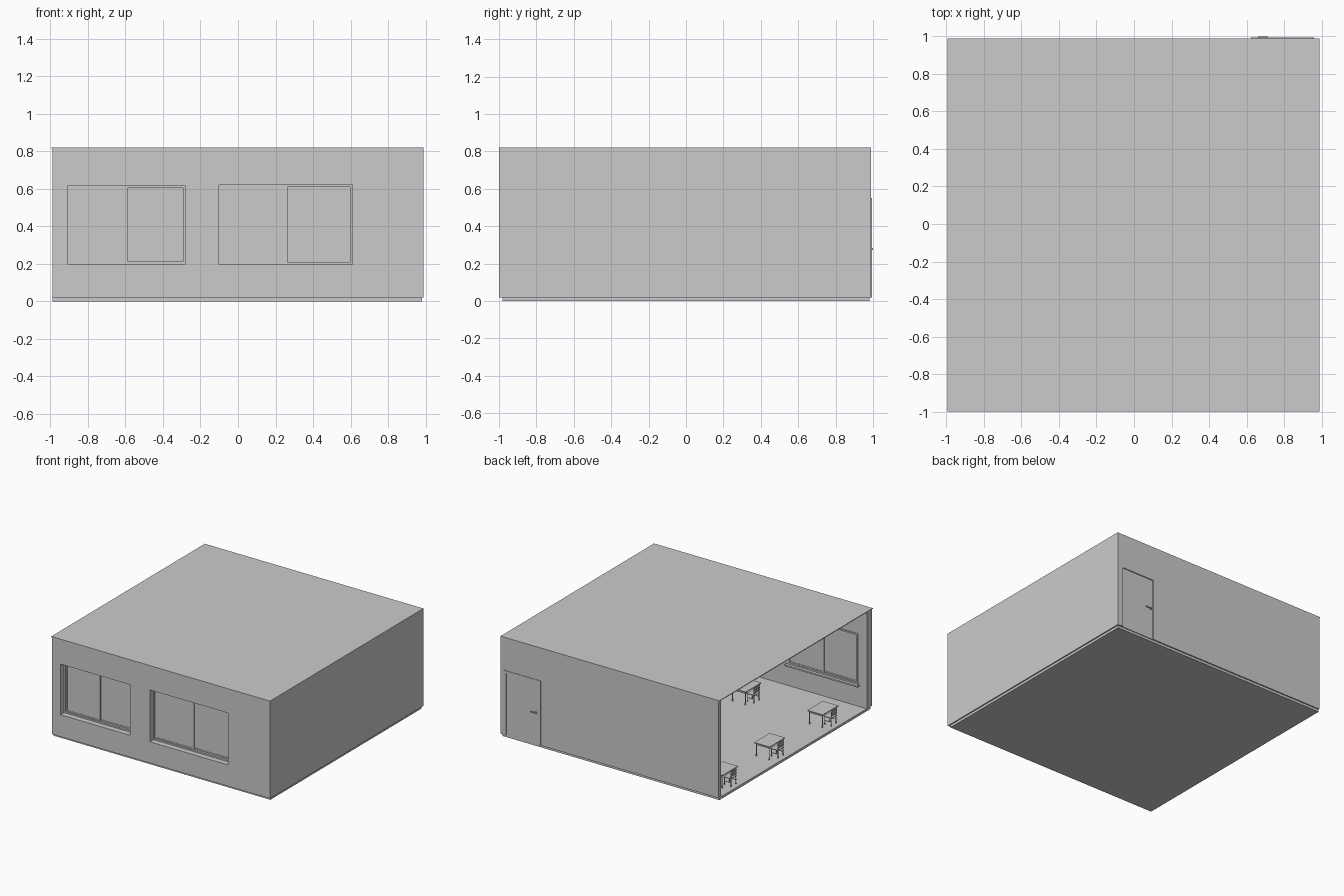
import bpy, bmesh
from mathutils import Vector

if "Cube" in bpy.data.objects:
    bpy.data.objects.remove(bpy.data.objects["Cube"])


def add_box(bm, x0, x1, y0, y1, z0, z1):
    geo = bmesh.ops.create_cube(bm, size=1.0)
    for v in geo["verts"]:
        v.co = Vector((x0 + (v.co.x + .5) * (x1 - x0),
                       y0 + (v.co.y + .5) * (y1 - y0),
                       z0 + (v.co.z + .5) * (z1 - z0)))


def add_post(bm, x, y, z0, z1, r):
    geo = bmesh.ops.create_cone(bm, cap_ends=True, segments=10,
                                radius1=r, radius2=r, depth=z1 - z0)
    bmesh.ops.translate(bm, verts=geo["verts"], vec=(x, y, (z0 + z1) / 2))


def make(name, boxes=(), posts=()):
    bm = bmesh.new()
    for b in boxes:
        add_box(bm, *b)
    for p in posts:
        add_post(bm, *p)
    me = bpy.data.meshes.new(name)
    bm.to_mesh(me)
    bm.free()
    ob = bpy.data.objects.new(name, me)
    bpy.context.collection.objects.link(ob)
    return ob


def repeat(ob, spots):
    ob.location = spots[0]
    for s in spots[1:]:
        c = bpy.data.objects.new(ob.name, ob.data)
        c.location = s
        bpy.context.collection.objects.link(c)


FLOOR, TOP, FRONT, BACK = .02, .82, -1.0, .99
INNER = FRONT + .07
windows = [(-.91, -.28, .20, .615), (-.10, .61, .195, .62)]

# shell: floor slab, plain right wall, thin ceiling; left side stays open
make("floor", [(-.99, .98, -.98, .98, 0, FLOOR)])
make("ceiling", [(-.995, .99, FRONT, BACK, TOP - .006, TOP)])
make("right_wall", [(.96, .99, FRONT, BACK, FLOOR, TOP - .006)])


def wall_with_holes(name, y0, y1, x0, x1, holes):
    # solid strips between openings, plus the pieces above and below each one
    boxes, x = [], x0
    for a, b, lo, hi in holes:
        boxes.append((x, a, y0, y1, FLOOR, TOP - .006))
        if lo > FLOOR:
            boxes.append((a, b, y0, y1, FLOOR, lo))
        boxes.append((a, b, y0, y1, hi, TOP - .006))
        x = b
    boxes.append((x, x1, y0, y1, FLOOR, TOP - .006))
    make(name, boxes)


wall_with_holes("front_wall", FRONT, INNER, -.99, .96, windows)
wall_with_holes("back_wall", BACK - .03, BACK, -.99, .96, [(.645, .94, FLOOR, .53)])


def ring(a, b, lo, hi, t, y0, y1):
    # rectangular frame made from two uprights and two rails
    return [(a, a + t, y0, y1, lo, hi), (b - t, b, y0, y1, lo, hi),
            (a + t, b - t, y0, y1, lo, lo + t), (a + t, b - t, y0, y1, hi - t, hi)]


# sliding windows: outer frame, two overlapping sashes, glass, inner sill
for a, b, lo, hi in windows:
    m = (a + b) / 2
    make("window_frame", ring(a, b, lo, hi, .012, INNER - .025, INNER + .006))
    for s0, s1, y in ((a + .012, m + .008, INNER - .018), (m - .008, b - .012, INNER - .007)):
        make("window_sash", ring(s0, s1, lo + .012, hi - .012, .01, y, y + .009))
        make("window_glass", [(s0 + .01, s1 - .01, y + .003, y + .006, lo + .022, hi - .022)])
    make("window_sill", [(a - .015, b + .015, INNER, INNER + .03, lo - .012, lo)])

# door leaf, casing and lever handles on both faces
make("door", [(.645, .94, BACK - .022, BACK - .004, FLOOR, .53)])
for y0, y1 in ((BACK, BACK + .004), (BACK - .035, BACK - .03)):
    make("door_casing", [(.625, .645, y0, y1, FLOOR, .55), (.94, .96, y0, y1, FLOOR, .55),
                         (.645, .94, y0, y1, .53, .55)])
make("door_handle", [(.66, .672, BACK - .03, BACK + .008, .272, .284),
                     (.66, .715, BACK + .004, BACK + .01, .274, .282),
                     (.66, .715, BACK - .032, BACK - .026, .274, .282)])

# desks and chairs in rows facing the right wall
spots = [(x, y, FLOOR) for x in (-.85, -.15, .55) for y in (.74, .13, -.56)]
corners = [(sx * .058, sy * .088) for sx in (-1, 1) for sy in (-1, 1)]
desk = make("desk",
            [(-.07, .07, -.1, .1, .104, .111),
             (-.058, .058, -.09, -.086, .09, .104), (-.058, .058, .086, .09, .09, .104),
             (.055, .059, -.088, .088, .085, .104)],
            [(x, y, 0, .104, .0035) for x, y in corners] +
            [(x, y, 0, .008, .0055) for x, y in corners])
repeat(desk, spots)

seat_legs = [(-.098, -.032), (-.098, .032), (-.04, -.032), (-.04, .032)]
chair = make("chair",
             [(-.103, -.034, -.037, .037, .062, .068)] +
             [(-.104, -.099, -.035, .035, z, z + .012) for z in (.084, .102, .12)] +
             [(-.098, -.04, y - .002, y + .002, .03, .034) for y in (-.032, .032)],
             [(x, y, 0, .132 if x < -.09 else .063, .003) for x, y in seat_legs] +
             [(x, y, 0, .006, .0045) for x, y in seat_legs])
repeat(chair, spots)
